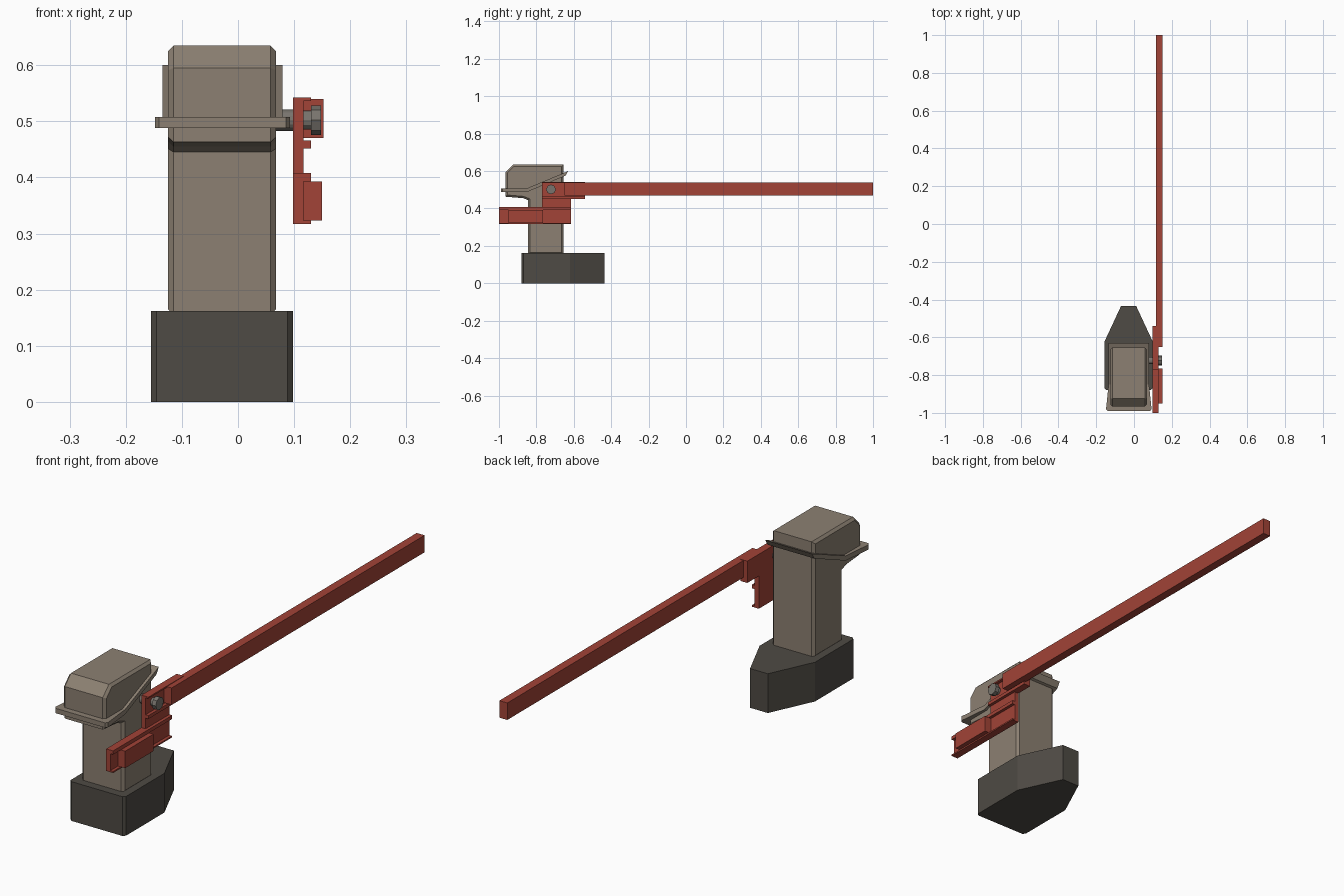
import bpy, bmesh, math
from mathutils import Matrix

if "Cube" in bpy.data.objects:
    bpy.data.objects.remove(bpy.data.objects["Cube"])


def material(name, rgb):
    m = bpy.data.materials.new(name)
    m.diffuse_color = (*rgb, 1)
    m.use_nodes = True
    m.node_tree.nodes["Principled BSDF"].inputs["Base Color"].default_value = m.diffuse_color
    return m


TAN = material("warm grey paint", (0.262, 0.216, 0.168))
DARK = material("dark plinth", (0.077, 0.069, 0.058))
RED = material("brick red", (0.36, 0.056, 0.038))
STEEL = material("bolt grey", (0.19, 0.175, 0.155))


def finish(name, bm, mat):
    bmesh.ops.recalc_face_normals(bm, faces=bm.faces)
    me = bpy.data.meshes.new(name)
    bm.to_mesh(me)
    bm.free()
    me.materials.append(mat)
    ob = bpy.data.objects.new(name, me)
    bpy.context.collection.objects.link(ob)
    return ob


def prism(name, pts, axis, a, b, mat, bevel=0):
    """Extrude a 2D outline along an axis from a to b; bevel rounds the end outlines."""
    place = {'x': lambda p, t: (t, p[0], p[1]),
             'y': lambda p, t: (p[0], t, p[1]),
             'z': lambda p, t: (p[0], p[1], t)}[axis]
    bm = bmesh.new()
    lo = [bm.verts.new(place(p, a)) for p in pts]
    hi = [bm.verts.new(place(p, b)) for p in pts]
    caps = [bm.faces.new(lo), bm.faces.new(hi)]
    n = len(pts)
    for i in range(n):
        j = (i + 1) % n
        bm.faces.new((lo[i], lo[j], hi[j], hi[i]))
    bmesh.ops.recalc_face_normals(bm, faces=bm.faces)
    if bevel:
        edges = [e for f in caps for e in f.edges]
        bmesh.ops.bevel(bm, geom=edges, offset=bevel, segments=1, affect='EDGES')
    return finish(name, bm, mat)


def box(name, x, y, z, mat):
    return prism(name, [(x[0], y[0]), (x[1], y[0]), (x[1], y[1]), (x[0], y[1])],
                 'z', z[0], z[1], mat)


def cylinder(name, x0, x1, r, sides, mat, r2=None):
    bm = bmesh.new()
    bmesh.ops.create_cone(bm, cap_ends=True, segments=sides, radius1=r,
                          radius2=r if r2 is None else r2, depth=x1 - x0,
                          matrix=Matrix.Translation(((x0 + x1) / 2, -0.722, 0.502))
                          @ Matrix.Rotation(math.pi / 2, 4, 'Y'))
    return finish(name, bm, mat)


# plinth, tapering to a blunt nose at the back
prism("plinth", [(-0.145, -0.88), (0.088, -0.88), (0.098, -0.87), (0.098, -0.62),
                 (0.012, -0.435), (-0.069, -0.435), (-0.155, -0.62), (-0.155, -0.87)],
      'z', 0, 0.162, DARK)

# post and overhanging head, one side profile with chamfered edges
prism("post_and_head", [(-0.845, 0.155), (-0.845, 0.445), (-0.87, 0.455), (-0.965, 0.463),
                        (-0.965, 0.595), (-0.925, 0.635), (-0.655, 0.635), (-0.655, 0.155)],
      'x', -0.125, 0.068, TAN, bevel=0.01)

# rim round the head: flat flared front, then sloping up to the back
rows = [(-0.99, 0.113, 0.488), (-0.98, 0.1205, 0.488), (-0.85, 0.107, 0.488), (-0.645, 0.107, 0.575)]
bm = bmesh.new()
rings = []
for i, (y, w, z) in enumerate(rows):
    top_y, top_z = (-0.63, 0.6) if i == 3 else (y, z + 0.02)
    rings.append([bm.verts.new(c) for c in
                  ((-0.0275 - w, y, z), (-0.0275 + w, y, z),
                   (-0.0275 + w, top_y, top_z), (-0.0275 - w, top_y, top_z))])
for r, s in zip(rings, rings[1:]):
    for k in range(4):
        m = (k + 1) % 4
        bm.faces.new((r[k], r[m], s[m], s[k]))
bm.faces.new(rings[0])
bm.faces.new(rings[-1])
finish("head_rim", bm, TAN)


# bracket: two open channels joined by a flat web
def channel(name, y, z0, z1, lower, upper):
    xa, xb, xc = 0.098, 0.117, 0.13
    prism(name, [(xa, z0), (xc, z0), (xc, z0 + lower), (xb, z0 + lower),
                 (xb, z1 - upper), (xc, z1 - upper), (xc, z1), (xa, z1)],
          'y', y[0], y[1], RED)


channel("upper_channel", (-0.77, -0.54), 0.452, 0.542, 0.014, 0.006)
channel("lower_channel", (-1.0, -0.615), 0.317, 0.408, 0.006, 0.015)
box("bracket_web", (0.098, 0.117), (-0.77, -0.615), (0.405, 0.455), RED)
box("counterweight", (0.116, 0.15), (-0.95, -0.765), (0.323, 0.393), RED)

# boom
box("boom", (0.116, 0.152), (-0.65, 1.0), (0.47, 0.54), RED)

# pivot shaft and bolt
cylinder("pivot_shaft", 0.06, 0.1, 0.019, 16, STEEL)
cylinder("bolt_washer", 0.115, 0.13, 0.017, 12, STEEL)
cylinder("bolt_head", 0.13, 0.148, 0.026, 8, STEEL)
